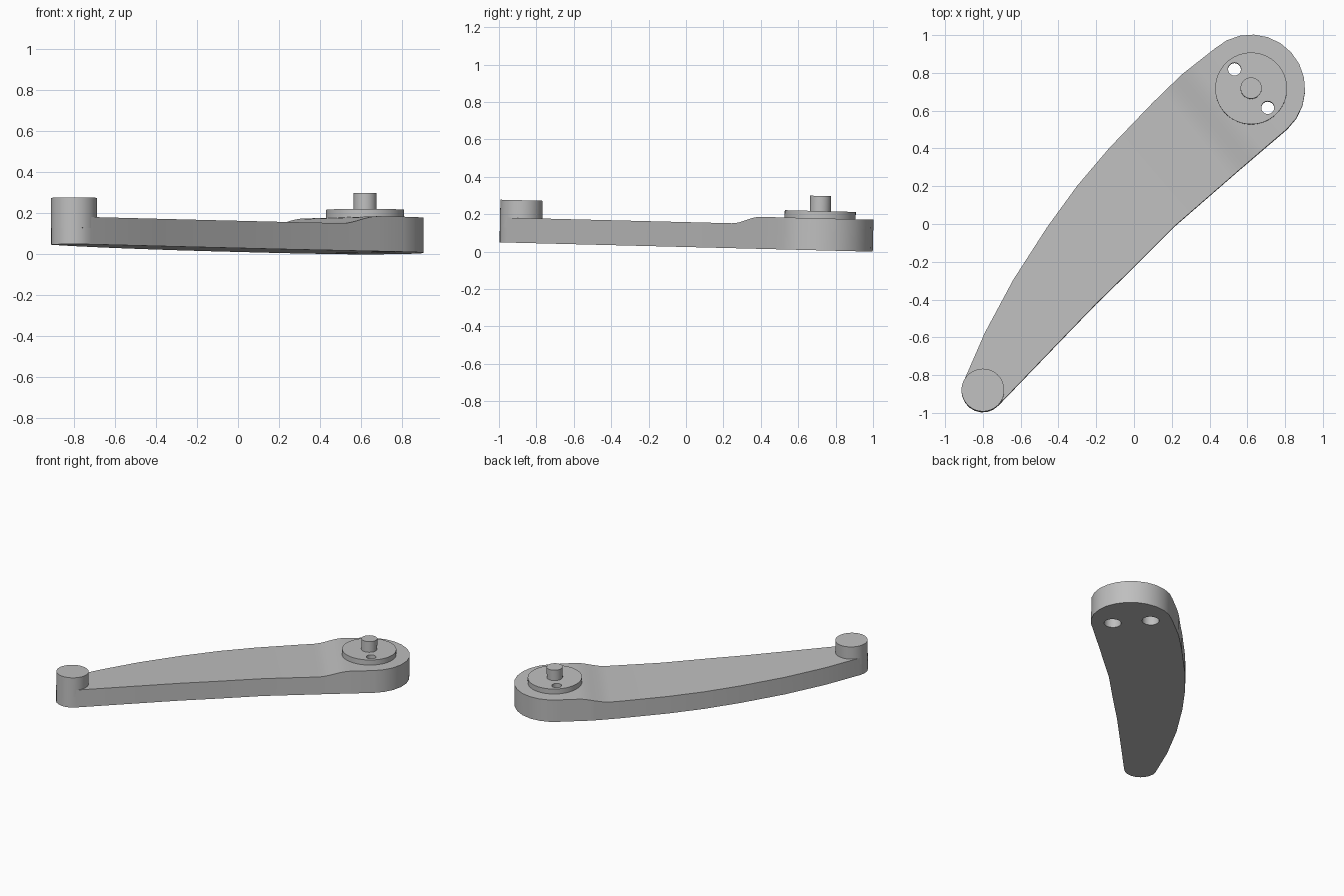
import bpy, bmesh
from math import sin, cos, radians
from mathutils import Vector

cube = bpy.data.objects.get("Cube")
if cube:
    bpy.data.objects.remove(cube, do_unlink=True)

TILT = 0.025                  # the whole part leans down toward the back
HUB = Vector((0.62, 0.713))   # large end
TIP = Vector((-0.80, -0.885)) # small end
HUB_R, TIP_R = 0.286, 0.113
ARM_H, HUB_H = 0.133, 0.171

grey = bpy.data.materials.new("plain grey")
grey.use_nodes = True
grey.diffuse_color = (0.52, 0.52, 0.52, 1)
grey.node_tree.nodes["Principled BSDF"].inputs["Base Color"].default_value = grey.diffuse_color


def add_object(name, bm):
    mesh = bpy.data.meshes.new(name)
    bmesh.ops.recalc_face_normals(bm, faces=bm.faces)
    bm.to_mesh(mesh)
    bm.free()
    mesh.materials.append(grey)
    obj = bpy.data.objects.new(name, mesh)
    bpy.context.collection.objects.link(obj)
    obj.rotation_euler.x = -TILT
    obj.location.z = TILT
    return obj


def cylinder(name, centre, radius, z0, z1, sides=48):
    bm = bmesh.new()
    bmesh.ops.create_cone(bm, cap_ends=True, segments=sides, radius1=radius,
                          radius2=radius, depth=z1 - z0)
    bmesh.ops.translate(bm, vec=(centre.x, centre.y, (z0 + z1) / 2), verts=bm.verts)
    return add_object(name, bm)


def arc(centre, radius, start, end, steps):
    angles = [radians(start + (end - start) * i / steps) for i in range(steps + 1)]
    return [(centre.x + radius * cos(a), centre.y + radius * sin(a)) for a in angles]


def select(obj):
    bpy.ops.object.select_all(action='DESELECT')
    obj.select_set(True)
    bpy.context.view_layer.objects.active = obj


def cut(obj, cutter):
    mod = obj.modifiers.new("hole", 'BOOLEAN')
    mod.operation = 'DIFFERENCE'
    mod.solver = 'EXACT'
    mod.object = cutter
    select(obj)
    bpy.ops.object.modifier_apply(modifier=mod.name)


# Arm outline: straight-ish front edge, rounded hub, bowed back edge, rounded tip
front_edge = [(-0.4, -0.632), (-0.2, -0.425), (0, -0.23), (0.22, -0.01), (0.55, 0.277)]
back_edge = [(0.25, 0.785), (0.1, 0.64), (-0.13, 0.40), (-0.3, 0.20),
             (-0.46, -0.02), (-0.64, -0.30), (-0.79, -0.58)]
outline = (front_edge + arc(HUB, HUB_R, -48, 132, 12)
           + back_edge + arc(TIP, TIP_R, 160, 318, 9))

bm = bmesh.new()
base = bm.faces.new([bm.verts.new((x, y, 0)) for x, y in outline])
bmesh.ops.extrude_face_region(bm, geom=[base], use_keep_orig=True)
top = [v for v in bm.verts if base not in v.link_faces]
bmesh.ops.translate(bm, vec=(0, 0, ARM_H), verts=top)

# Raise the hub end with a soft step across the arm
across = Vector((0.78, 0.62, 0)).normalized()
step_start, step_end, rows = 0.55, 0.78, 8
for i in range(rows + 1):
    s = step_start + (step_end - step_start) * i / rows
    bmesh.ops.bisect_plane(bm, geom=bm.verts[:] + bm.edges[:] + bm.faces[:],
                           plane_co=across * s, plane_no=across)
for v in bm.verts:
    if v.co.z > ARM_H / 2:
        t = (v.co.dot(across) - step_start) / (step_end - step_start)
        t = min(max(t, 0), 1)
        v.co.z = ARM_H + (HUB_H - ARM_H) * t * t * (3 - 2 * t)
arm = add_object("arm", bm)

# Raised round parts
tip_boss = cylinder("tip_boss", TIP, TIP_R, 0.08, 0.228)
hub_disc = cylinder("hub_disc", HUB, 0.19, HUB_H - 0.01, 0.21, 64)
hub_pin = cylinder("hub_pin", HUB, 0.056, 0.2, 0.291)

# Two screw holes, wider from below
for side in (-1, 1):
    spot = HUB + Vector((0.088, -0.102)) * side
    narrow = cylinder("screw_hole_cutter", spot, 0.034, -0.1, 0.4, 32)
    wide = cylinder("counterbore_cutter", spot, 0.06, -0.1, 0.1, 32)
    cut(arm, wide)
    cut(arm, narrow)
    cut(hub_disc, narrow)
    for cutter in (narrow, wide):
        bpy.data.objects.remove(cutter, do_unlink=True)

for part in (arm, tip_boss, hub_disc, hub_pin):
    select(part)
    bpy.ops.object.shade_smooth_by_angle(angle=radians(30))
